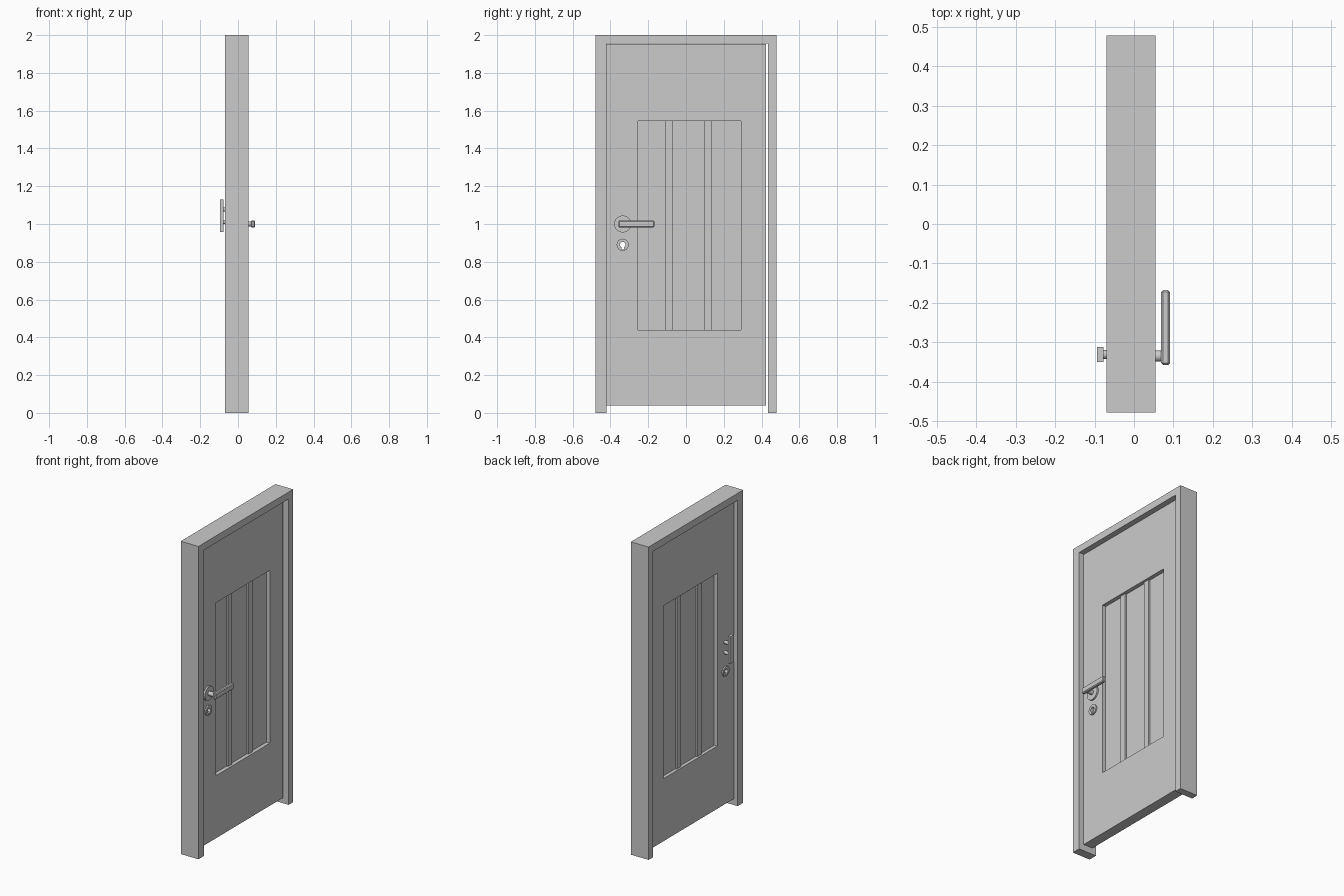
import bpy, bmesh
from math import sin, cos, pi

if "Cube" in bpy.data.objects:
    bpy.data.objects.remove(bpy.data.objects["Cube"])


def prism(name, points, x0, x1):
    """Extrude a (y, z) outline along x."""
    bm = bmesh.new()
    face = bm.faces.new([bm.verts.new((x0, y, z)) for y, z in points])
    ext = bmesh.ops.extrude_face_region(bm, geom=[face])
    verts = [v for v in ext["geom"] if isinstance(v, bmesh.types.BMVert)]
    bmesh.ops.translate(bm, vec=(x1 - x0, 0, 0), verts=verts)
    bmesh.ops.recalc_face_normals(bm, faces=bm.faces)
    mesh = bpy.data.meshes.new(name)
    bm.to_mesh(mesh)
    bm.free()
    ob = bpy.data.objects.new(name, mesh)
    bpy.context.collection.objects.link(ob)
    return ob


def box(name, x0, x1, y0, y1, z0, z1):
    return prism(name, [(y0, z0), (y1, z0), (y1, z1), (y0, z1)], x0, x1)


def disc(name, y, z, r, x0, x1, n=32):
    pts = [(y + r * cos(2 * pi * i / n), z + r * sin(2 * pi * i / n)) for i in range(n)]
    ob = prism(name, pts, x0, x1)
    smooth(ob)
    return ob


def smooth(ob):
    bpy.ops.object.select_all(action='DESELECT')
    bpy.context.view_layer.objects.active = ob
    ob.select_set(True)
    bpy.ops.object.shade_smooth_by_angle()


def bevel(ob, width, segments=1):
    m = ob.modifiers.new("bevel", 'BEVEL')
    m.width, m.segments = width, segments


def cut(ob, cutter):
    m = ob.modifiers.new("cut", 'BOOLEAN')
    m.operation, m.solver, m.object = 'DIFFERENCE', 'EXACT', cutter
    cutter.hide_render = True
    cutter.hide_set(True)


FRONT, BACK = 0.022, -0.043            # leaf faces
LOCK_Y, KEY_Z = -0.335, 0.89

# frame: two jambs and a header, open at the floor
prism("door_frame", [(-0.478, 0), (-0.422, 0), (-0.422, 1.955), (0.433, 1.955),
                     (0.433, 0), (0.478, 0), (0.478, 2), (-0.478, 2)], -0.07, 0.055)

# keyhole cutter: round top with a slot below
arc = [(LOCK_Y + 0.015 * cos(a), KEY_Z + 0.015 * sin(a))
       for a in [(-60 + 300 * i / 20) * pi / 180 for i in range(21)]]
keyhole = prism("keyhole_cutter", arc + [(LOCK_Y - 0.006, 0.864), (LOCK_Y + 0.006, 0.864)],
                -0.2, 0.2)

# leaf with a recessed field on both sides
leaf = box("door_leaf", BACK, FRONT, -0.421, 0.424, 0.04, 1.952)
P_FRONT, P_BACK = FRONT - 0.025, BACK + 0.022
for name, x0, x1 in (("front_recess_cutter", P_FRONT, 0.1), ("back_recess_cutter", -0.1, P_BACK)):
    cut(leaf, box(name, x0, x1, -0.255, 0.29, 0.44, 1.545))
cut(leaf, keyhole)

# raised vertical strips in the recesses
for y in (-0.09, 0.117):
    box("front_strip", P_FRONT - 0.002, P_FRONT + 0.01, y - 0.02, y + 0.02, 0.44, 1.545)
    box("back_strip", P_BACK - 0.01, P_BACK + 0.002, y - 0.02, y + 0.02, 0.44, 1.545)

# keyhole escutcheons
for name, x0, x1 in (("front_escutcheon", FRONT - 0.001, FRONT + 0.008),
                     ("back_escutcheon", BACK - 0.008, BACK + 0.001)):
    cut(disc(name, LOCK_Y, KEY_Z, 0.032, x0, x1), keyhole)

# lever handle on the front
disc("lever_rose", LOCK_Y, 1.0, 0.045, FRONT - 0.001, FRONT + 0.01)
disc("lever_neck", LOCK_Y, 1.0, 0.014, FRONT, 0.075)
lever = box("lever_handle", 0.069, 0.091, -0.358, -0.168, 0.981, 1.019)
bevel(lever, 0.005)

# pull handle on the back
box("pull_bar", -0.094, -0.077, -0.35, -0.312, 0.957, 1.13)
for z in (1.011, 1.077):
    disc("pull_post", -0.331, z, 0.011, -0.08, BACK + 0.001)
